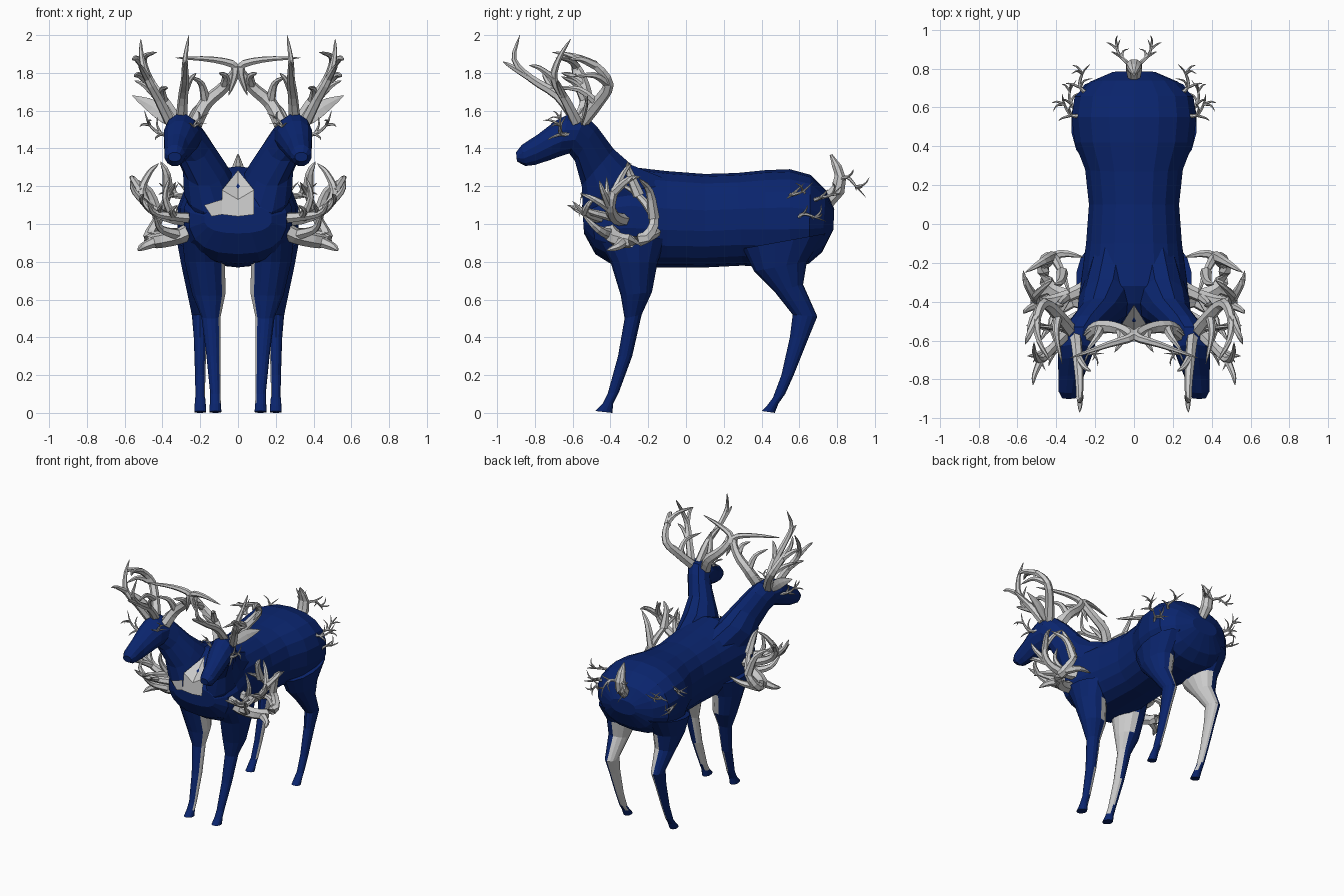
import bpy, bmesh, math
from mathutils import Vector, Matrix, Euler

if "Cube" in bpy.data.objects:
    bpy.data.objects.remove(bpy.data.objects["Cube"], do_unlink=True)


def material(name, colour):
    mat = bpy.data.materials.new(name)
    mat.use_nodes = True
    mat.diffuse_color = colour
    mat.node_tree.nodes["Principled BSDF"].inputs["Base Color"].default_value = colour
    return mat


BLUE = material("deep blue coat", (.003, .018, .155, 1))
GREY = material("pale grey", (.6, .6, .6, 1))


def finish(name, bm, materials, matrix=None, rule=None):
    """Turn a bmesh into an object, with an optional rule for the second colour."""
    if matrix:
        bmesh.ops.transform(bm, matrix=matrix, verts=bm.verts)
    bmesh.ops.recalc_face_normals(bm, faces=bm.faces)
    bm.normal_update()
    for face in bm.faces:
        if rule and rule(face.calc_center_median(), face.normal):
            face.material_index = 1
    mesh = bpy.data.meshes.new(name)
    bm.to_mesh(mesh)
    bm.free()
    for mat in materials:
        mesh.materials.append(mat)
    obj = bpy.data.objects.new(name, mesh)
    bpy.context.collection.objects.link(obj)
    return obj


def loft(bm, rings, sides, power=1):
    """Skin a list of (centre, u axis, v axis) ellipses; power under 1 squares them."""
    def squared(value):
        return math.copysign(abs(value) ** power, value)
    loops = []
    for centre, u, v in rings:
        angles = [math.tau * (i + .5) / sides for i in range(sides)]
        loops.append([bm.verts.new(centre + u * squared(math.cos(a)) + v * squared(math.sin(a)))
                      for a in angles])
    for low, high in zip(loops, loops[1:]):
        for i in range(sides):
            j = (i + 1) % sides
            bm.faces.new((low[i], low[j], high[j], high[i]))
    bm.faces.new(loops[0])
    bm.faces.new(loops[-1][::-1])


def profile(name, rows, sides, materials, side=1, rule=None, power=1):
    """Each row: two opposite side-on outline points (y, z, y, z), then x and half width."""
    rings = []
    for ya, za, yb, zb, x, width in rows:
        a, b = Vector((x, ya, za)), Vector((x, yb, zb))
        rings.append(((a + b) / 2, Vector((width, 0, 0)), (a - b) / 2))
    bm = bmesh.new()
    loft(bm, rings, sides, power)
    return finish(name, bm, materials, Matrix.Diagonal((side, 1, 1, 1)), rule)


def smooth_path(points, steps=3):
    """Catmull-Rom curve through the points."""
    p = [Vector(q) for q in points]
    p = [p[0] * 2 - p[1]] + p + [p[-1] * 2 - p[-2]]
    out = []
    for a, b, c, d in zip(p, p[1:], p[2:], p[3:]):
        for k in range(steps):
            t = k / steps
            out.append((b * 2 + (c - a) * t + (a * 2 - b * 5 + c * 4 - d) * t * t
                        + (b * 3 - a - c * 3 + d) * t ** 3) / 2)
    return out + [p[-2]]


def tube(bm, points, radius, leaf=False):
    """Tapered horn along a path, or a flat pointed leaf."""
    path = smooth_path(points)
    last = len(path) - 1
    rings = []
    for i, point in enumerate(path):
        tangent = (path[min(i + 1, last)] - path[max(i - 1, 0)]).normalized()
        u = tangent.cross(Vector((.3, 1, .2))).normalized()
        t = i / last
        r = radius * (math.sin(math.pi * (t * .8 + .2)) if leaf else (1 - t) ** .6) + radius * .04
        rings.append((point, u * r, tangent.cross(u) * r * (.25 if leaf else 1)))
    loft(bm, rings, 6)


def antler(name, beam, radius, tines, matrix):
    """Main beam plus curved tines, each given as (beam point index, tip)."""
    bm = bmesh.new()
    tube(bm, beam, radius)
    for index, tip in tines:
        root, tip = Vector(beam[index]), Vector(tip)
        along = (root - Vector(beam[index - 1])).normalized()
        bend = root.lerp(tip, .5) + along * (tip - root).length * .18
        tube(bm, (root, bend, tip), radius * .65)
    return finish(name, bm, [GREY], matrix)


# Torso
profile("torso", [
    (-.55, 1.1, -.54, .95, 0, .18), (-.5, 1.2, -.48, .84, 0, .26), (-.41, 1.27, -.4, .79, 0, .29),
    (-.32, 1.305, -.25, .77, 0, .275), (-.1, 1.28, -.1, .77, 0, .25), (.1, 1.265, .1, .77, 0, .235),
    (.27, 1.27, .3, .78, 0, .255), (.42, 1.285, .42, .77, 0, .31), (.55, 1.29, .55, .77, 0, .325),
    (.66, 1.26, .65, .79, 0, .31), (.74, 1.18, .72, .85, 0, .23), (.785, 1.08, .78, .97, 0, .11),
], 18, [BLUE], power=.86)

NECK_AND_HEAD = [
    (-.04, 1.22, -.5, .9, .1, .13), (-.28, 1.315, -.55, 1.06, .145, .145),
    (-.38, 1.4, -.555, 1.2, .18, .115), (-.47, 1.52, -.59, 1.33, .25, .1),
    (-.53, 1.575, -.62, 1.37, .285, .095), (-.62, 1.585, -.68, 1.35, .3, .095),
    (-.69, 1.55, -.72, 1.335, .31, .085), (-.78, 1.48, -.8, 1.31, .325, .065),
    (-.87, 1.42, -.85, 1.305, .335, .055), (-.9, 1.38, -.895, 1.33, .335, .035)]
FRONT_LEG = [
    (-.49, .95, -.1, .92, .18, .12), (-.4, .8, -.15, .8, .175, .11),
    (-.345, .62, -.18, .64, .155, .09), (-.325, .5, -.235, .52, .143, .052),
    (-.36, .3, -.285, .3, .13, .038), (-.415, .1, -.355, .11, .12, .028),
    (-.44, .05, -.385, .05, .12, .03), (-.48, .01, -.39, 0, .12, .033)]
REAR_LEG = [
    (.3, .87, .74, .95, .2, .125), (.36, .75, .64, .8, .2, .1), (.47, .64, .62, .68, .2, .075),
    (.565, .52, .695, .51, .2, .045), (.55, .4, .65, .4, .2, .035), (.505, .2, .57, .2, .2, .028),
    (.46, .08, .525, .1, .2, .026), (.43, .04, .49, .05, .2, .03), (.4, .01, .47, 0, .2, .032)]

# Small antler, grown along its own z axis
TWIG = [(0, 0, 0), (.2, -.15, .35), (.25, .1, .7), (.05, .4, 1)]
TWIG_TINES = [(1, (.45, -.45, .6)), (2, (.5, 0, 1)), (2, (.1, -.25, 1.05)), (1, (-.1, .25, .6))]


def twig(name, side, place, turn, size):
    turn = Euler([math.radians(a) for a in turn]).to_matrix().to_4x4()
    matrix = Matrix.Diagonal((side, 1, 1, 1)) @ Matrix.Translation(place) @ turn @ Matrix.Scale(size, 4)
    antler(name, TWIG, .07, TWIG_TINES, matrix)


for label, s in (("left", 1), ("right", -1)):
    flip = Matrix.Diagonal((s, 1, 1, 1))
    profile(label + "_neck_and_head", NECK_AND_HEAD, 12, [BLUE], s)

    # Legs with pale inner sides
    def inner(centre, normal, s=s):
        return normal.x * s < -.2 and normal.y > -.6 and .07 < centre.z < .84
    profile(label + "_front_leg", FRONT_LEG, 14, [BLUE, GREY], s, inner)
    profile(label + "_rear_leg", REAR_LEG, 14, [BLUE, GREY], s, inner)

    # Ears
    for ear, base, middle, tip in (
            ("outer", (.36, -.55, 1.54), (.45, -.53, 1.62), (.56, -.52, 1.68)),
            ("inner", (.25, -.57, 1.54), (.2, -.53, 1.6), (.14, -.5, 1.66))):
        bm = bmesh.new()
        tube(bm, (base, middle, tip), .042, leaf=True)
        finish(f"{label}_{ear}_ear", bm, [GREY], flip)

    # Head antlers
    antler(label + "_outer_antler", [
        (.32, -.56, 1.53), (.39, -.47, 1.64), (.46, -.41, 1.74), (.5, -.48, 1.84), (.49, -.6, 1.89),
        (.43, -.71, 1.91)], .036,
        [(2, (.55, -.6, 1.78)), (3, (.56, -.62, 1.87)), (1, (.37, -.72, 1.72))], flip)
    antler(label + "_inner_antler", [
        (.23, -.57, 1.53), (.17, -.53, 1.64), (.07, -.54, 1.73), (.01, -.58, 1.83), (.13, -.62, 1.87),
        (.33, -.69, 1.88)], .04,
        [(2, (.1, -.66, 1.8)), (1, (.25, -.66, 1.78)), (3, (.05, -.57, 1.68))], flip)
    antler(label + "_brow_antler", [
        (.3, -.58, 1.55), (.29, -.68, 1.68), (.28, -.82, 1.77), (.28, -.91, 1.87), (.26, -.88, 2)], .03,
        [(2, (.28, -.97, 1.86)), (1, (.22, -.76, 1.8))], flip)
    antler(label + "_outer_brow_antler", [
        (.36, -.58, 1.54), (.42, -.64, 1.66), (.48, -.7, 1.77), (.51, -.67, 1.88), (.515, -.61, 1.98)],
        .03, [(2, (.52, -.83, 1.84)), (1, (.55, -.68, 1.76))], flip)

    # Shoulder antlers
    antler(label + "_lower_shoulder_antler", [
        (.2, -.4, 1), (.3, -.39, .94), (.43, -.33, .91), (.47, -.21, .93), (.42, -.17, 1.03),
        (.37, -.25, 1.15), (.33, -.36, 1.22)], .047,
        [(2, (.53, -.42, .86)), (4, (.56, -.25, 1.24)), (5, (.41, -.31, 1.33)),
         (3, (.26, -.17, .97)), (1, (.44, -.55, 1.05))], flip)
    antler(label + "_upper_shoulder_antler", [
        (.2, -.3, 1.02), (.34, -.37, 1.03), (.46, -.4, 1.08), (.51, -.38, 1.17), (.47, -.33, 1.27),
        (.42, -.29, 1.32)], .036,
        [(2, (.57, -.46, 1.23)), (1, (.4, -.63, 1.1)), (3, (.57, -.24, 1.25)),
         (1, (.36, -.42, 1.25)), (2, (.5, -.56, 1.16))], flip)
    antler(label + "_front_shoulder_antler", [
        (.22, -.44, 1.03), (.34, -.5, 1.04), (.44, -.54, 1.06), (.48, -.6, 1.12)], .03,
        [(1, (.32, -.62, 1.1)), (2, (.5, -.48, 1.14))], flip)

    # Small antlers on the temples, hips and tail
    twig(label + "_temple_twig", s, (.36, -.6, 1.48), (40, 45, 0), .18)
    twig(label + "_inner_temple_twig", s, (.23, -.62, 1.48), (40, -40, 0), .13)
    twig(label + "_hip_twig", s, (.25, .56, 1.16), (0, 65, 20), .165)
    twig(label + "_rear_hip_twig", s, (.22, .66, 1.12), (-20, 50, 40), .17)
    twig(label + "_low_hip_twig", s, (.29, .58, 1.02), (-70, 10, 0), .15)
    twig(label + "_tail_twig", s, (.01, .81, 1.23), (-98, 0, -20), .165)

# Tail
profile("tail", [
    (.72, 1.15, .77, 1.08, 0, .03), (.77, 1.2, .84, 1.16, 0, .045), (.785, 1.26, .85, 1.24, 0, .042),
    (.77, 1.31, .825, 1.31, 0, .03), (.76, 1.365, .775, 1.37, 0, .005)], 8, [GREY])

# Pale chest patches
bm = bmesh.new()
ridge = [bm.verts.new(p) for p in ((0, -.415, 1.285), (0, -.56, 1.13), (0, -.565, 1.04))]
for s in (1, -1):
    upper, lower = [bm.verts.new((s * .085, y, z)) for y, z in ((-.55, 1.18), (-.568, 1.05))]
    bm.faces.new((ridge[0], upper, ridge[1]))
    bm.faces.new((ridge[1], upper, lower, ridge[2]))
strip = ((-.18, 1.1), (-.085, 1.13), (-.085, 1.05), (-.14, 1.04))
bm.faces.new([bm.verts.new((x, -.566, z)) for x, z in strip])
finish("chest_patch", bm, [GREY])
